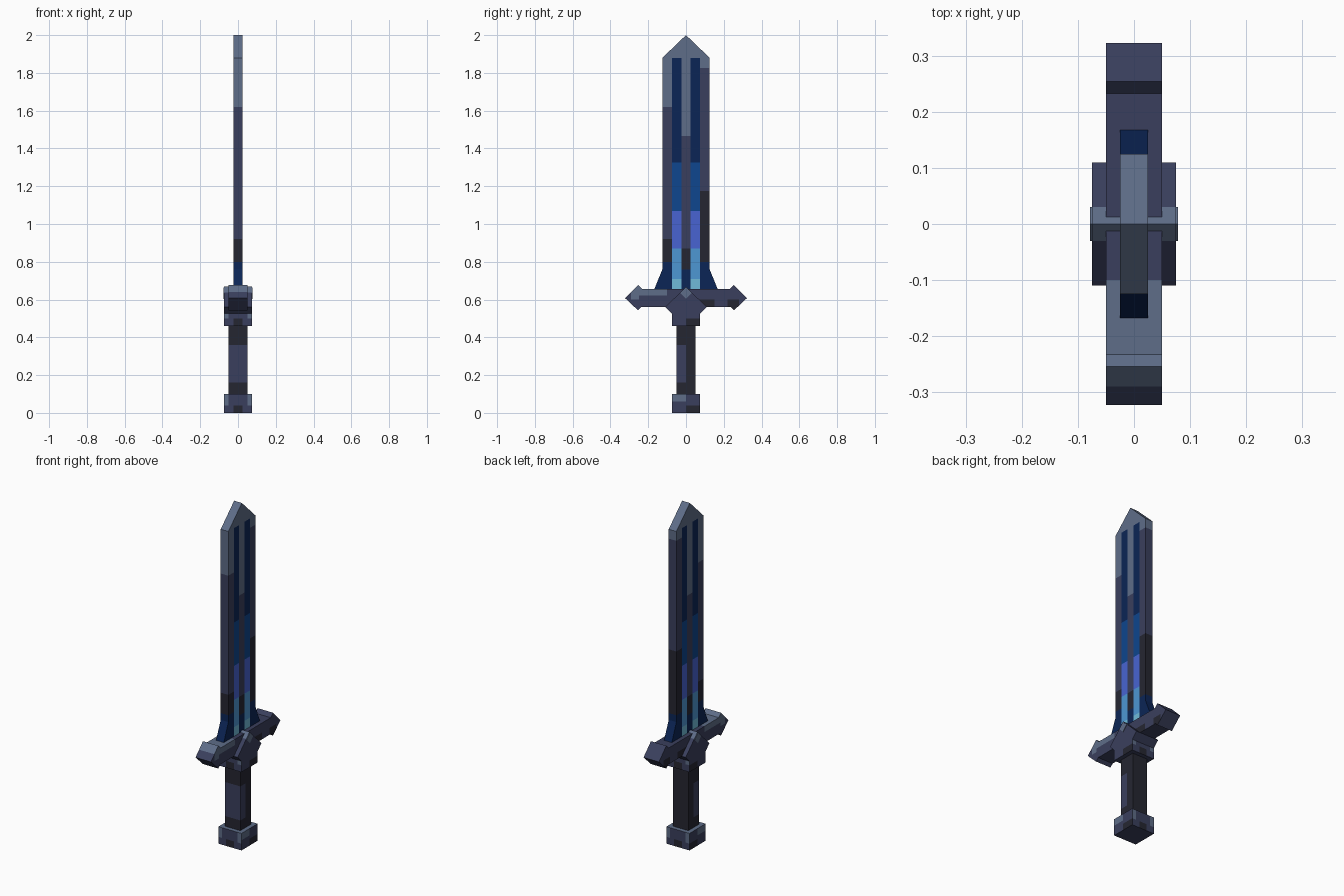
import bpy
import bmesh

cube = bpy.data.objects.get("Cube")
if cube:
    bpy.data.objects.remove(cube)


def linear(hex_code):
    """Turn an sRGB hex string into linear RGBA."""
    out = []
    for i in (0, 2, 4):
        c = int(hex_code[i:i + 2], 16) / 255
        out.append(c / 12.92 if c <= 0.04045 else ((c + 0.055) / 1.055) ** 2.4)
    return (*out, 1.0)


PALETTE = {
    "light_steel": "5e6d88", "slate": "3a3f5d", "charcoal": "252631",
    "navy": "0b2556", "deep_blue": "0e468e", "violet_blue": "4864d2",
    "sky_blue": "4d97d3", "pale_cyan": "70bbd8",
}
NAMES = list(PALETTE)
MATERIALS = []
for name, code in PALETTE.items():
    mat = bpy.data.materials.new(name)
    mat.use_nodes = True
    mat.diffuse_color = linear(code)
    bsdf = mat.node_tree.nodes["Principled BSDF"]
    bsdf.inputs["Base Color"].default_value = linear(code)
    bsdf.inputs["Roughness"].default_value = 0.8
    MATERIALS.append(mat)


def prism(name, half, depth, rule, cuts_x=(), cuts_y=(), cuts_z=()):
    """Mirror a half outline (y, z) across y = 0, extrude it along x,
    cut it along planes and colour each face by a rule."""
    outline = half + [(-y, z) for y, z in reversed(half) if y > 0]
    bm = bmesh.new()
    base = bm.faces.new([bm.verts.new((-depth, y, z)) for y, z in outline])
    ext = bmesh.ops.extrude_face_region(bm, geom=[base], use_keep_orig=True)
    moved = [g for g in ext["geom"] if isinstance(g, bmesh.types.BMVert)]
    bmesh.ops.translate(bm, verts=moved, vec=(2 * depth, 0, 0))
    for axis, cuts in enumerate((cuts_x, cuts_y, cuts_z)):
        for c in cuts:
            co, no = [0, 0, 0], [0, 0, 0]
            co[axis], no[axis] = c, 1
            geom = bm.verts[:] + bm.edges[:] + bm.faces[:]
            bmesh.ops.bisect_plane(bm, geom=geom, dist=1e-5,
                                   plane_co=co, plane_no=no)
    bmesh.ops.recalc_face_normals(bm, faces=bm.faces[:])
    bm.normal_update()
    for f in bm.faces:
        f.material_index = NAMES.index(rule(f.calc_center_median(), f.normal))
    mesh = bpy.data.meshes.new(name)
    bm.to_mesh(mesh)
    bm.free()
    for mat in MATERIALS:
        mesh.materials.append(mat)
    obj = bpy.data.objects.new(name, mesh)
    bpy.context.collection.objects.link(obj)
    return obj


def box(width, low, high):
    return [(width, low), (width, high)]


def bands(z, steps, last):
    """First colour whose lower limit is under z."""
    for limit, colour in steps:
        if z > limit:
            return colour
    return last


# Blade: two glowing grooves, a centre ridge and worn cutting edges
GROOVE = [(1.88, "light_steel"), (1.325, "navy"), (1.07, "deep_blue"),
          (0.87, "violet_blue"), (0.71, "sky_blue")]
RIDGE = [(1.465, "light_steel"), (0.87, "slate"), (0.76, "charcoal")]
FRONT_EDGE = [(1.62, "light_steel"), (0.92, "slate"), (0.8, "charcoal")]
BACK_EDGE = [(1.825, "light_steel"), (1.175, "slate"), (0.8, "charcoal")]


def blade_rule(c, n):
    if abs(c.y) < 0.025:
        return bands(c.z, RIDGE, "navy")
    if abs(c.y) < 0.075:
        return bands(c.z, GROOVE, "pale_cyan")
    return bands(c.z, FRONT_EDGE if c.y < 0 else BACK_EDGE, "navy")


levels = sorted({z for s in (GROOVE, RIDGE, FRONT_EDGE, BACK_EDGE) for z, _ in s})
prism("blade", [(0.17, 0.65), (0.125, 0.76), (0.125, 1.88), (0, 2)], 0.025,
      blade_rule, cuts_y=(-0.075, -0.025, 0.025, 0.075), cuts_z=levels)


# Crossguard: straight arms with pointed ends
def guard_rule(c, n):
    if c.y < 0:
        if n.z < -0.3:
            return "slate"
        if -0.29 < c.y < -0.1 and c.z > 0.622:
            return "light_steel"
        return "light_steel" if -0.29 < c.y < -0.25 and c.z > 0.6 else "slate"
    low = c.z < 0.6
    if abs(n.x) > 0.5 and low and (0.07 < c.y < 0.15 or 0.22 < c.y < 0.28):
        return "charcoal"
    return "slate"


prism("crossguard",
      [(0.237, 0.56), (0.254, 0.543), (0.323, 0.608), (0.254, 0.677), (0.233, 0.656)],
      0.05, guard_rule,
      cuts_y=(-0.29, -0.25, -0.1, 0, 0.07, 0.15, 0.22, 0.28), cuts_z=(0.6, 0.622))


# Worn block pattern shared by the hub and the pommel
def block_rule(base):
    def rule(c, n):
        t = c.z - base
        if abs(n.y) > 0.9:
            if abs(c.x) > 0.05 and t > 0.04:
                return "light_steel"
            return "charcoal" if abs(c.x) < 0.025 and t < 0.04 else "slate"
        if abs(n.x) > 0.9:
            if c.y > 0 and t < 0.04:
                return "charcoal"
            return "light_steel" if c.y < 0 and 0.06 < t < 0.1 and base == 0 else "slate"
        if n.z > 0.3:
            return "light_steel" if base == 0 or c.z > 0.638 else "slate"
        return "slate"
    return rule


SPLIT = (-0.05, -0.025, 0.025, 0.05)
prism("guard_hub",
      [(0.075, 0.46), (0.075, 0.525), (0.11, 0.56), (0, 0.668)], 0.075,
      block_rule(0.46), cuts_x=SPLIT, cuts_y=(0,), cuts_z=(0.5, 0.638))
prism("pommel", box(0.075, 0, 0.1), 0.075,
      block_rule(0), cuts_x=SPLIT, cuts_y=(0,), cuts_z=(0.04, 0.06))

# Light diamond on both faces of the hub
prism("hub_diamond", [(0, 0.603), (0.03, 0.634), (0, 0.665)], 0.078,
      lambda c, n: "light_steel")


# Grip: dark wrap with a worn patch toward the front
def grip_rule(c, n):
    worn = c.y < 0 and 0.16 < c.z < 0.36 and n.y < 0.5
    return "slate" if worn else "charcoal"


prism("grip", box(0.05, 0.09, 0.47), 0.05, grip_rule,
      cuts_y=(0,), cuts_z=(0.16, 0.36))
